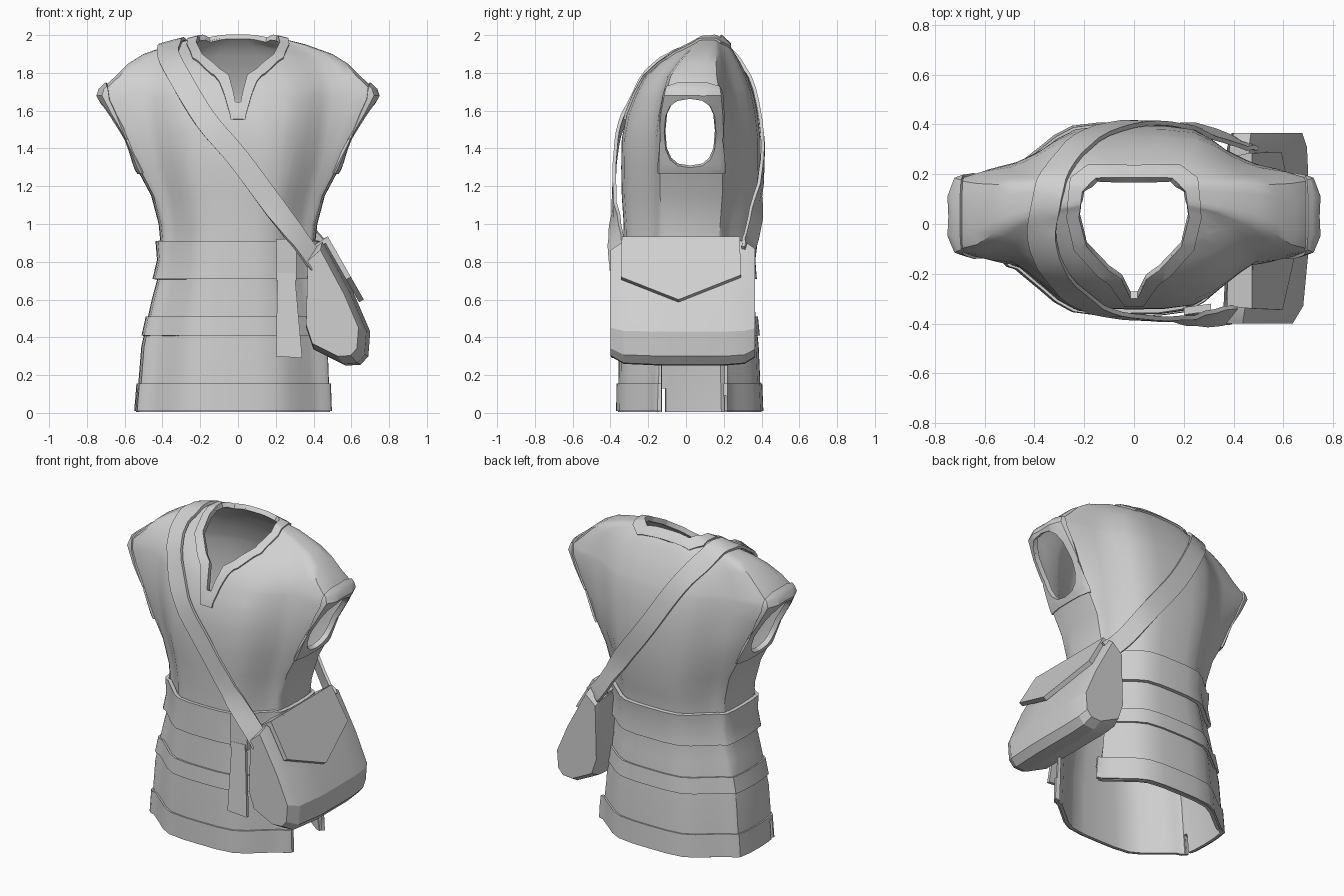
import bpy, bmesh, math
from mathutils import Vector
from mathutils.bvhtree import BVHTree

if "Cube" in bpy.data.objects:
    bpy.data.objects.remove(bpy.data.objects["Cube"])

cloth = bpy.data.materials.new("grey_cloth")
cloth.use_nodes = True
GREY = (0.63, 0.63, 0.63, 1)
cloth.diffuse_color = GREY
cloth.node_tree.nodes["Principled BSDF"].inputs["Base Color"].default_value = GREY

# height, half width at side, half width at armpit, front y, back y
RINGS = [
    (0.005, .52, .45, -.36, .40), (.35, .50, .43, -.355, .385),
    (.60, .45, .39, -.34, .36), (.80, .40, .35, -.335, .34),
    (1.0, .42, .36, -.33, .365), (1.15, .46, .39, -.34, .39),
    (1.3, .54, .44, -.343, .395), (1.45, .60, .47, -.34, .395),
    (1.58, .68, .49, -.315, .38), (1.68, .735, .50, -.275, .36),
    (1.71, .725, .50, -.26, .35), (1.78, .65, .48, -.22, .325),
    (1.85, .58, .45, -.145, .29), (1.90, .50, .40, -.08, .26),
    (1.95, .36, .30, -.0, .23), (1.995, .18, .16, .06, .18)]


def spline(pts, n, closed=False):
    """Smooth path through the points, n steps per span."""
    pts, out = [Vector(p) for p in pts], []
    m = len(pts)
    get = (lambda i: pts[i % m]) if closed else (lambda i: pts[max(0, min(m - 1, i))])
    for i in range(m if closed else m - 1):
        a, b, c, d = (get(i + k) for k in (-1, 0, 1, 2))
        for s in range(n):
            t = s / n
            out.append(b + (c - a) * t / 2 + (a - b * 2.5 + c * 2 - d / 2) * t * t
                       + (b * 1.5 - a / 2 - c * 1.5 + d / 2) * t ** 3)
    return out if closed else out + [pts[-1]]


def ring(z, off=0):
    """Outline of the garment at one height."""
    lo = max([r for r in RINGS if r[0] <= z], key=lambda r: r[0])
    hi = min([r for r in RINGS if r[0] >= z], key=lambda r: r[0])
    t = (z - lo[0]) / (hi[0] - lo[0]) if hi != lo else 0
    _, w, b, f, k = (p + (q - p) * t for p, q in zip(lo, hi))
    w, b, f, k = w + off, b + off, f - off, k + off
    mid = .03 + .45 * max(0, z - 1.8)  # side seam leans back over the shoulder
    bulge = .07 if z > 1.25 else 0     # fuller back of the sleeves
    front = [(0, 1), (.5 * b, .96), (.78 * b, .74), (b, .53), (.97 * w, .45)]
    back = front[:3] + [(b, .53 + bulge), (.97 * w, .45)]
    half = ([(x, mid + (f - mid) * q) for x, q in front] + [(w, mid)]
            + [(x, mid + (k - mid) * q) for x, q in back[::-1]])
    loop = half + [(-x, y) for x, y in half[-2:0:-1]]
    shift = -.02 * max(0, 1 - z / .9)
    return [(x + shift, y, z) for x, y, _ in spline([(x, y, 0) for x, y in loop], 2, True)]


def loft(name, rows, closed=True, caps=False):
    n = len(rows[0])
    verts = [v for r in rows for v in r]
    faces = [(i * n + j, i * n + (j + 1) % n, (i + 1) * n + (j + 1) % n, (i + 1) * n + j)
             for i in range(len(rows) - 1) for j in range(n if closed else n - 1)]
    if caps:
        faces += [tuple(range(n))[::-1], tuple(range(len(verts) - n, len(verts)))]
    me = bpy.data.meshes.new(name)
    me.from_pydata(verts, [], faces)
    if caps:
        bm = bmesh.new()
        bm.from_mesh(me)
        bmesh.ops.recalc_face_normals(bm, faces=bm.faces)
        bm.to_mesh(me)
        bm.free()
    ob = bpy.data.objects.new(name, me)
    bpy.context.collection.objects.link(ob)
    return ob


def plate(name, pts, vec):
    return loft(name, [[Vector(p) for p in pts], [Vector(p) + Vector(vec) for p in pts]], caps=True)


def inside(p, region):
    """Is the point in a polygon drawn on two axes, between limits on the third?"""
    poly, (a, b), lo, hi = region
    hit = False
    for (u0, v0), (u1, v1) in zip(poly, poly[1:] + poly[:1]):
        if (v0 > p[b]) != (v1 > p[b]) and p[a] < u0 + (p[b] - v0) * (u1 - u0) / (v1 - v0):
            hit = not hit
    return hit and lo < p[3 - a - b] < hi


def split(bm, region):
    """Cut the sheet along the border of a region."""
    poly, (a, b), lo, hi = region
    c = 3 - a - b
    spans = {a: [p[0] for p in poly], b: [p[1] for p in poly], c: [lo, hi]}
    planes = []
    for p, q in zip(poly, poly[1:] + poly[:1]):
        co, no = Vector(), Vector()
        co[a], co[b], no[a], no[b] = p[0], p[1], q[1] - p[1], p[0] - q[0]
        planes.append((co, no.normalized()))
    for h in (lo, hi):
        co, no = Vector(), Vector()
        co[c], no[c] = h, 1
        planes.append((co, no))
    for co, no in planes:
        near = [f for f in bm.faces if all(
            min(v.co[i] for v in f.verts) <= max(s) and max(v.co[i] for v in f.verts) >= min(s)
            for i, s in spans.items())]
        geom = near + list({e for f in near for e in f.edges}) + list({v for f in near for v in f.verts})
        bmesh.ops.bisect_plane(bm, geom=geom, dist=1e-5, plane_co=co, plane_no=no)


def trim(ob, cuts=(), keep=()):
    bm = bmesh.new()
    bm.from_mesh(ob.data)
    for region in list(cuts) + list(keep):
        split(bm, region)
    doomed = []
    for f in bm.faces:
        p = f.calc_center_median()
        if any(inside(p, r) for r in cuts) or (keep and not any(inside(p, r) for r in keep)):
            doomed.append(f)
    bmesh.ops.delete(bm, geom=doomed, context='FACES')
    bm.to_mesh(ob.data)
    bm.free()
    return ob


def finish(ob, thick=0, offset=0, angle=35):
    """Colour, shade and thicken one part."""
    ob.data.materials.append(cloth)
    bpy.ops.object.select_all(action='DESELECT')
    ob.select_set(True)
    bpy.context.view_layer.objects.active = ob
    if thick:
        m = ob.modifiers.new("thickness", 'SOLIDIFY')
        m.thickness, m.offset = thick, offset
        bpy.ops.object.modifier_apply(modifier=m.name)
    bpy.ops.object.shade_smooth_by_angle(angle=math.radians(angle))


# Regions: neck opening, armholes, cuffs and skirt slits
def neck(g):
    half = [(0.014 + g * .5, -.29 - g * .6), (.05 + g, -.215 - g * .4), (.10 + g * .9, -.18 - g * .5),
            (.19 + g, -.085 - g * .3), (.22 + g, .03), (.205 + g, .13 + g), (.15 + g * .7, .18 + g)]
    return half + [(-x, y) for x, y in half[::-1]], (0, 1), 1.4, 3


def armhole(side):
    pts = []
    for i in range(16):
        c, s = math.cos(math.tau * i / 16), math.sin(math.tau * i / 16)
        pts.append((.022 + .135 * math.copysign(abs(c) ** .75, c),
                    1.485 + .183 * math.copysign(abs(s) ** .75, s)))
    return pts, (1, 2), min(side * .45, side), max(side * .45, side)


def cuff(side):
    pts = [(.50, 1.27), (.68, 1.66), (.70, 1.80), (1, 1.80), (1, 1.27)]
    return [(side * x, z) for x, z in pts], (0, 2), -1, 1


def slit(x0, x1, y0, y1, top):
    return [(x0, y0), (x1, y0), (x1, y1), (x0, y1)], (0, 1), -1, top


arms = [armhole(1), armhole(-1)]
slits = [slit(.25, .8, -.13, .22, .6), slit(-.8, -.3, -.135, -.11, .13)]

# Tunic shell, collar and cuffs share one surface
rows = [ring(r[0]) for r in RINGS]
tunic = loft("tunic", rows)
bm = bmesh.new()
bm.from_mesh(tunic.data)
surface = BVHTree.FromBMesh(bm)
bm.free()
finish(trim(tunic, [neck(0)] + arms + slits), .02, -1)
finish(trim(loft("collar_trim", rows), [neck(0)], [neck(.05)]), .022, 0)
finish(trim(loft("sleeve_cuffs", rows), arms, [cuff(1), cuff(-1)]), .022, 0)

# Bands around the waist and skirt
for name, z0, z1, off, cuts in [("belt", .71, .91, .026, []), ("skirt_band", .41, .51, .012, slits),
                                ("hem_band", .01, .155, .01, slits)]:
    band = loft(name, [ring(z, off) for z in (z0, (z0 + z1) / 2, z1)])
    finish(trim(band, cuts), .022, -1)

# Hanging belt end and the loop that holds it
finish(plate("belt_tail", [(.21, -.365, .74), (.30, -.355, .74), (.34, -.395, .29), (.20, -.395, .30)],
             (0, .02, 0)))
finish(plate("belt_loop", [(.20, -.365, .70), (.31, -.35, .70), (.31, -.35, .92), (.20, -.365, .92)],
             (0, .03, 0)))

# Shoulder strap, laid over the cloth
path = spline([(.42, -.36, .78), (.36, -.37, .87), (.2, -.38, 1.08), (0, -.375, 1.35),
               (-.17, -.335, 1.55), (-.31, -.21, 1.78), (-.37, -.06, 1.90), (-.35, .08, 1.95),
               (-.30, .2, 1.90), (-.19, .345, 1.75), (0, .405, 1.45), (.2, .39, 1.18),
               (.36, .35, .95), (.46, .31, .84)], 4)
edges = []
for i, p in enumerate(path):
    tangent = (path[min(i + 1, len(path) - 1)] - path[max(i - 1, 0)]).normalized()
    side = tangent.cross(surface.find_nearest(p)[1]).normalized()
    row = []
    for s in (-.058, 0, .058):
        q = p + side * s
        loc, n, _, _ = surface.find_nearest(q)
        row.append(loc + n * .012 if (q - loc).dot(n) < .012 else q)
    edges.append(row)
finish(loft("shoulder_strap", edges, closed=False), .018, 0)

# Satchel body: a profile lofted from front to back with narrowed ends
profile = [(.38, .85), (.46, .92), (.61, .64), (.70, .43), (.69, .30), (.65, .255), (.57, .25),
           (.41, .33), (.37, .45)]
cx, cz = .53, .56
stations = [(-.40, .84, -.035), (-.33, .97, -.015), (-.12, 1, 0), (.2, 1, 0), (.31, .97, 0), (.365, .86, 0)]
finish(loft("satchel_body", [[(cx + (x - cx) * s + dx, y, cz + (z - cz) * s) for x, z in profile]
                             for y, s, dx in stations], caps=True), angle=25)

# Satchel flap: pointed plate leaning on the outer face, with a folded top
flap = [(-.34, .925), (-.345, .72), (-.04, .60), (.29, .73), (.285, .935)]
finish(plate("satchel_flap", [(.475 + (.935 - z) * .57, y, z) for y, z in flap], (-.025, 0, -.014)))
finish(plate("flap_fold", [(.475, -.34, .935), (.475, .285, .935), (.375, .27, .87), (.375, -.33, .87)],
             (.012, 0, -.022)))
